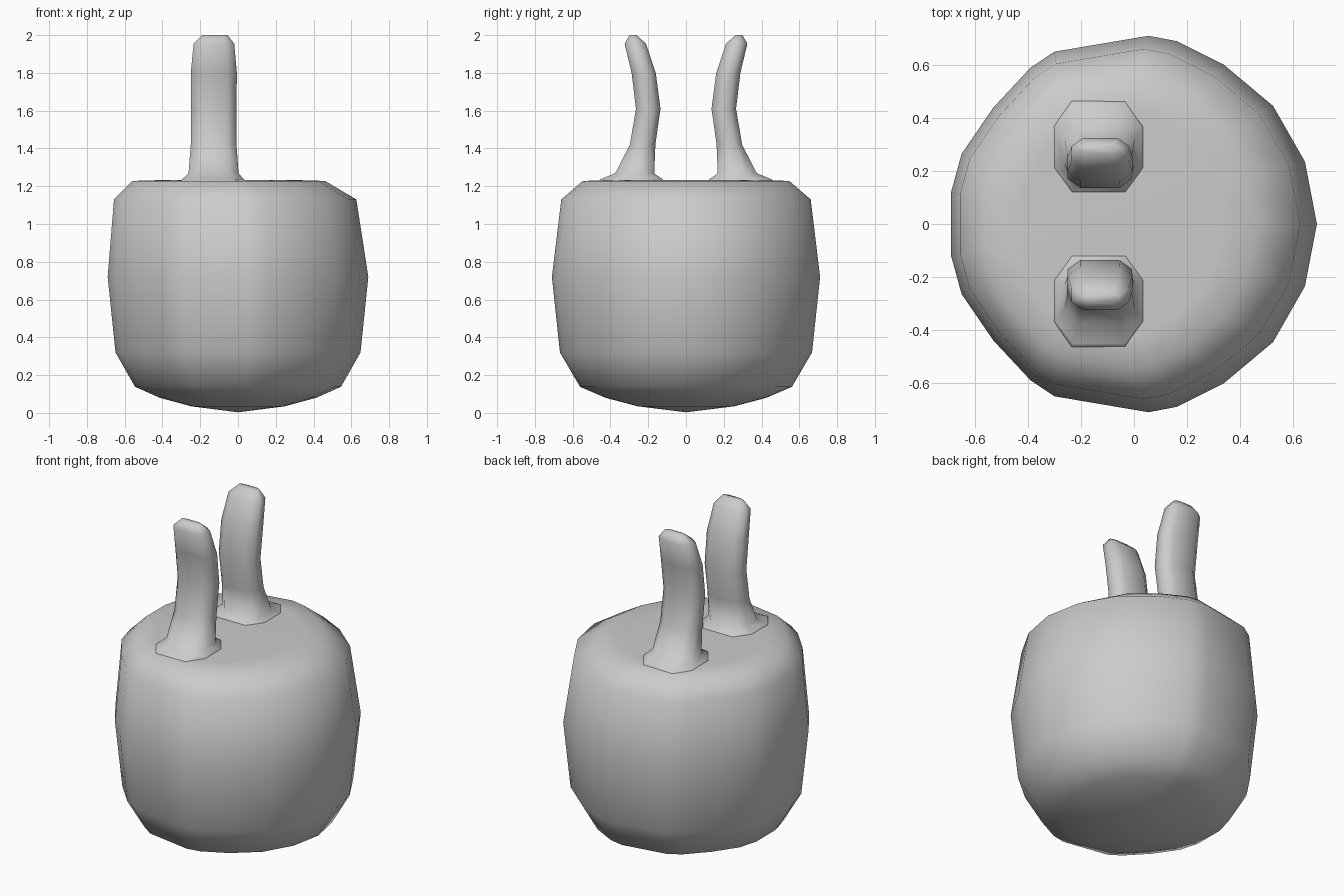
import bpy, bmesh

if "Cube" in bpy.data.objects:
    bpy.data.objects.remove(bpy.data.objects["Cube"])


def loft(name, rings, tip=None):
    """Skin closed rings of points; cap the top flat, close the bottom flat or to a tip."""
    bm = bmesh.new()
    loops = [[bm.verts.new(p) for p in ring] for ring in rings]
    n = len(loops[0])
    for a, b in zip(loops, loops[1:]):
        for i in range(n):
            j = (i + 1) % n
            bm.faces.new((a[i], a[j], b[j], b[i]))
    bm.faces.new(loops[-1])
    if tip:
        v = bm.verts.new(tip)
        for i in range(n):
            bm.faces.new((v, loops[0][(i + 1) % n], loops[0][i]))
    else:
        bm.faces.new(loops[0][::-1])
    bmesh.ops.recalc_face_normals(bm, faces=bm.faces)
    mesh = bpy.data.meshes.new(name)
    bm.to_mesh(mesh)
    bm.free()
    mesh.shade_smooth()
    obj = bpy.data.objects.new(name, mesh)
    bpy.context.collection.objects.link(obj)
    return obj


# Rounded barrel body: half of the plan outline, mirrored across y
half = [(0.645, 0.235), (0.525, 0.445), (0.34, 0.60), (0.16, 0.69), (0.055, 0.71),
        (-0.30, 0.65), (-0.39, 0.59), (-0.53, 0.44), (-0.65, 0.265), (-0.69, 0.12)]
outline = [(0.69, 0)] + half + [(x, -y) for x, y in reversed(half)]

# x scale, y scale, x shift, height
levels = [(0.36, 0.36, 0, 0.035), (0.60, 0.60, 0, 0.08), (0.79, 0.79, 0, 0.138),
          (0.94, 0.94, 0, 0.32), (1, 1, 0, 0.72), (0.93, 0.93, -0.015, 1.13),
          (0.74, 0.77, -0.05, 1.228), (0.55, 0.6, -0.05, 1.232)]
body = loft("body", [[(x * sx + cx, y * sy, z) for x, y in outline]
                     for sx, sy, cx, z in levels], tip=(0, 0, 0.003))

# Curved ears with a rounded rectangular section: z, inner y, outer y, left x, right x
sections = [(1.22, 0.11, 0.48, -0.31, 0.04), (1.238, 0.125, 0.45, -0.295, 0.03),
            (1.268, 0.168, 0.375, -0.262, 0.003), (1.42, 0.162, 0.297, -0.25, -0.008),
            (1.61, 0.135, 0.265, -0.25, -0.008), (1.80, 0.16, 0.288, -0.25, -0.006),
            (1.955, 0.212, 0.325, -0.235, -0.02), (2.0, 0.262, 0.298, -0.19, -0.055)]


def section(z, y0, y1, x0, x1):
    a, b = (x1 - x0) * 0.2, (y1 - y0) * 0.27
    return [(x0 + a, y0, z), (x1 - a, y0, z), (x1, y0 + b, z), (x1, y1 - b, z),
            (x1 - a, y1, z), (x0 + a, y1, z), (x0, y1 - b, z), (x0, y0 + b, z)]


ears = loft("ears", [section(*s) for s in sections])
mirror = ears.modifiers.new("Mirror", 'MIRROR')
mirror.use_axis = (False, True, False)
